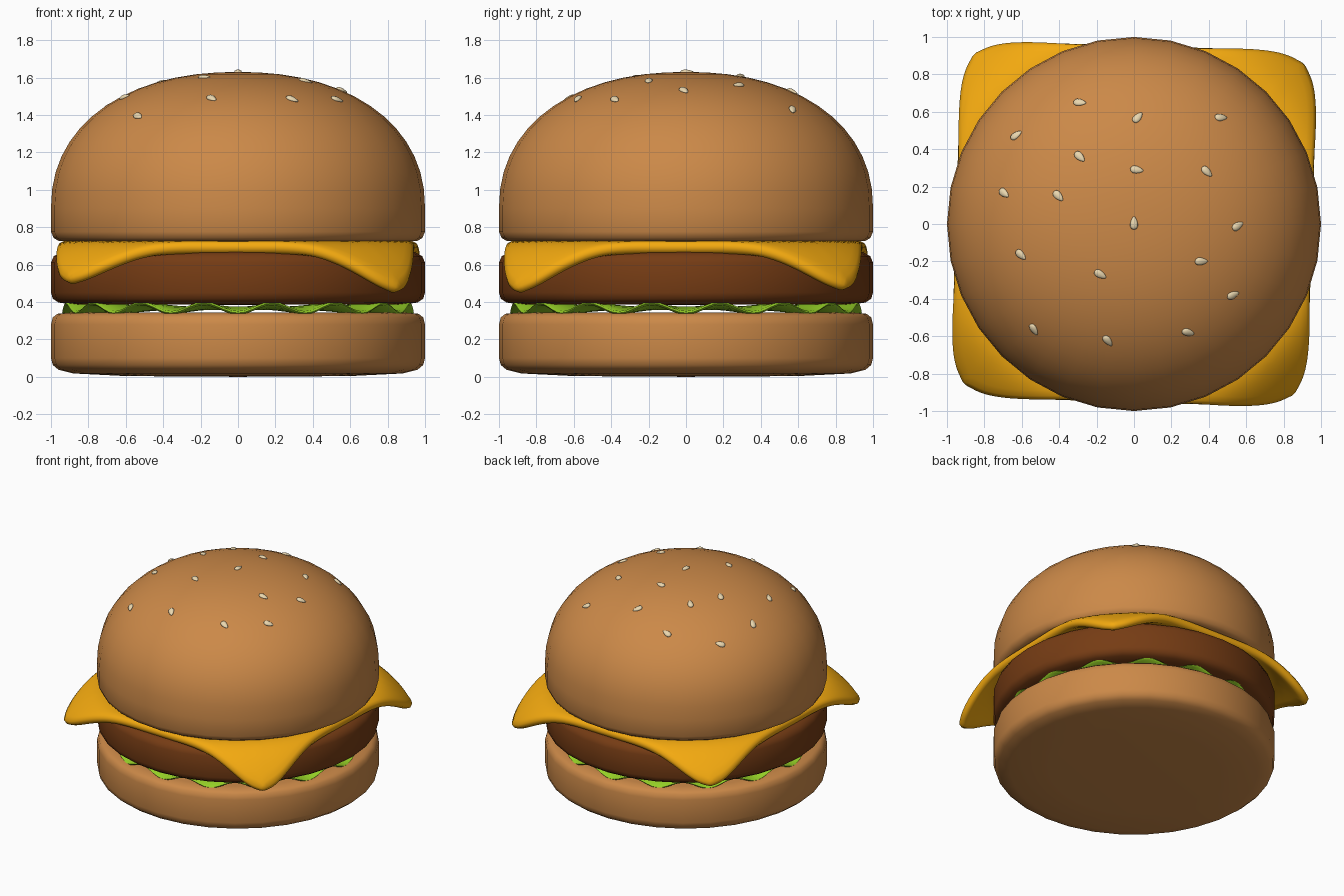
import bpy, bmesh, math
from mathutils import Vector, Matrix

if "Cube" in bpy.data.objects:
    bpy.data.objects.remove(bpy.data.objects["Cube"])

TAU = math.tau


def material(name, rgb):
    m = bpy.data.materials.new(name)
    m.diffuse_color = (*rgb, 1)
    m.use_nodes = True
    m.node_tree.nodes["Principled BSDF"].inputs["Base Color"].default_value = m.diffuse_color
    return m


BUN = material("bun", (0.60, 0.25, 0.065))
PATTY = material("patty", (0.18, 0.045, 0.007))
CHEESE = material("cheese", (0.90, 0.40, 0.005))
LETTUCE = material("lettuce", (0.30, 0.63, 0.02))
SEED = material("seed", (0.82, 0.68, 0.43))


def finish(name, bm, mat, angle=60):
    bmesh.ops.recalc_face_normals(bm, faces=bm.faces)
    me = bpy.data.meshes.new(name)
    bm.to_mesh(me)
    bm.free()
    ob = bpy.data.objects.new(name, me)
    bpy.context.collection.objects.link(ob)
    me.materials.append(mat)
    bpy.ops.object.select_all(action='DESELECT')
    ob.select_set(True)
    bpy.context.view_layer.objects.active = ob
    bpy.ops.object.shade_smooth_by_angle(angle=math.radians(angle))
    return ob


def revolve(name, profile, mat, n=32, wave=None):
    """Closed lathe; the profile starts and ends on the axis."""
    bm = bmesh.new()
    rings = []
    for r, z in profile:
        if r == 0:
            rings.append([bm.verts.new((0, 0, z))] * n)
        else:
            ring = []
            for i in range(n):
                a = TAU * i / n
                dz = wave(r, a) if wave else 0
                ring.append(bm.verts.new((r * math.cos(a), r * math.sin(a), z + dz)))
            rings.append(ring)
    for lo, hi in zip(rings, rings[1:]):
        for i in range(n):
            j = (i + 1) % n
            bm.faces.new(dict.fromkeys((lo[i], lo[j], hi[j], hi[i])))
    return finish(name, bm, mat)


# Bottom bun
revolve("bottom_bun", [(0, 0), (0.6, 0.004), (0.88, 0.018), (0.96, 0.038), (0.99, 0.063),
                       (1, 0.1), (1, 0.28), (0.99, 0.318), (0.965, 0.337), (0.9, 0.343),
                       (0, 0.345)], BUN)

# Lettuce: thin disc with a ruffled rim
revolve("lettuce", [(0, 0.357), (0.6, 0.357), (0.8, 0.357), (0.93, 0.357), (0.94, 0.367),
                    (0.93, 0.377), (0.8, 0.377), (0.6, 0.377), (0, 0.377)], LETTUCE, n=160,
        wave=lambda r, a: -0.026 * max(0, (r - 0.6) / 0.34) * math.cos(16 * a))

# Patty
revolve("patty", [(0, 0.385), (0.88, 0.386), (0.96, 0.397), (0.99, 0.418), (1, 0.45),
                  (1, 0.61), (0.985, 0.645), (0.95, 0.665), (0.88, 0.675), (0, 0.675)], PATTY)


# Cheese slice: rounded square whose corners droop outside the patty
bm = bmesh.new()
bmesh.ops.create_grid(bm, x_segments=32, y_segments=32, size=1)
turn = Matrix.Rotation(math.radians(-1.8), 3, 'Z')
for v in bm.verts:
    u, w = abs(v.co.x), abs(v.co.y)
    s = max(u, w)
    if s > 0:
        u, w = u / s, w / s
        k = 0.955 / (u ** 8 + w ** 8) ** 0.125
        v.co = turn @ (v.co * k)
    x, y = v.co.x, v.co.y
    fx, fy = (x + 1) / 2, (y + 1) / 2
    sag = (1.4 * (1 - fx) + 1.85 * fx) * (1 - fy) + (1.5 * (1 - fx) + 1.7 * fx) * fy
    v.co.z = 0.692 - sag * max(0, math.hypot(x, y) - 0.98) ** 1.5
cheese = finish("cheese_slice", bm, CHEESE, 180)
solid = cheese.modifiers.new("thickness", 'SOLIDIFY')
solid.thickness = 0.07
solid.offset = 0
sub = cheese.modifiers.new("soften", 'SUBSURF')
sub.levels = sub.render_levels = 1


# Top bun: domed superellipse profile
def dome(r):
    return 0.9 + 0.73 * max(0, 1 - r ** 2.2) ** (1 / 2.2)


radii = [math.sin(math.pi / 2 * i / 14) for i in range(13, 0, -1)]
revolve("top_bun", [(0, 0.722), (0.9, 0.722), (0.96, 0.727), (0.985, 0.742), (1, 0.775), (1, 0.9)]
        + [(r, dome(r)) for r in radii] + [(0, dome(0))], BUN)

# Sesame seeds: x, y, heading in degrees
SEEDS = [(-0.29, 0.65, -10), (0.02, 0.57, 50), (0.465, 0.57, 5), (-0.63, 0.475, 30),
         (-0.29, 0.36, -45), (0.015, 0.29, -10), (0.39, 0.28, -45), (-0.695, 0.165, -35),
         (-0.405, 0.15, -45), (0, 0.005, 90), (0.555, -0.01, 30), (-0.605, -0.165, -40),
         (-0.18, -0.27, -30), (0.36, -0.2, 0), (0.53, -0.38, 20), (-0.535, -0.565, -65),
         (-0.14, -0.625, -55), (0.29, -0.58, -20)]
for i, (x, y, deg) in enumerate(SEEDS):
    r = math.hypot(x, y)
    slope = (dome(r + 0.01) - dome(abs(r - 0.01))) / 0.02
    normal = Vector((-slope * x / r, -slope * y / r, 1)).normalized()
    bm = bmesh.new()
    bmesh.ops.create_uvsphere(bm, u_segments=12, v_segments=8, radius=1)
    for v in bm.verts:
        taper = 1 - 0.35 * v.co.x
        v.co = Vector((v.co.x * 0.036, v.co.y * 0.02 * taper, v.co.z * 0.012 * taper))
    tilt = Vector((0, 0, 1)).rotation_difference(normal).to_matrix()
    spin = Matrix.Rotation(math.radians(deg), 3, 'Z')
    bm.transform(Matrix.Translation((x, y, dome(r))) @ (tilt @ spin).to_4x4())
    finish(f"sesame_seed_{i + 1}", bm, SEED)
